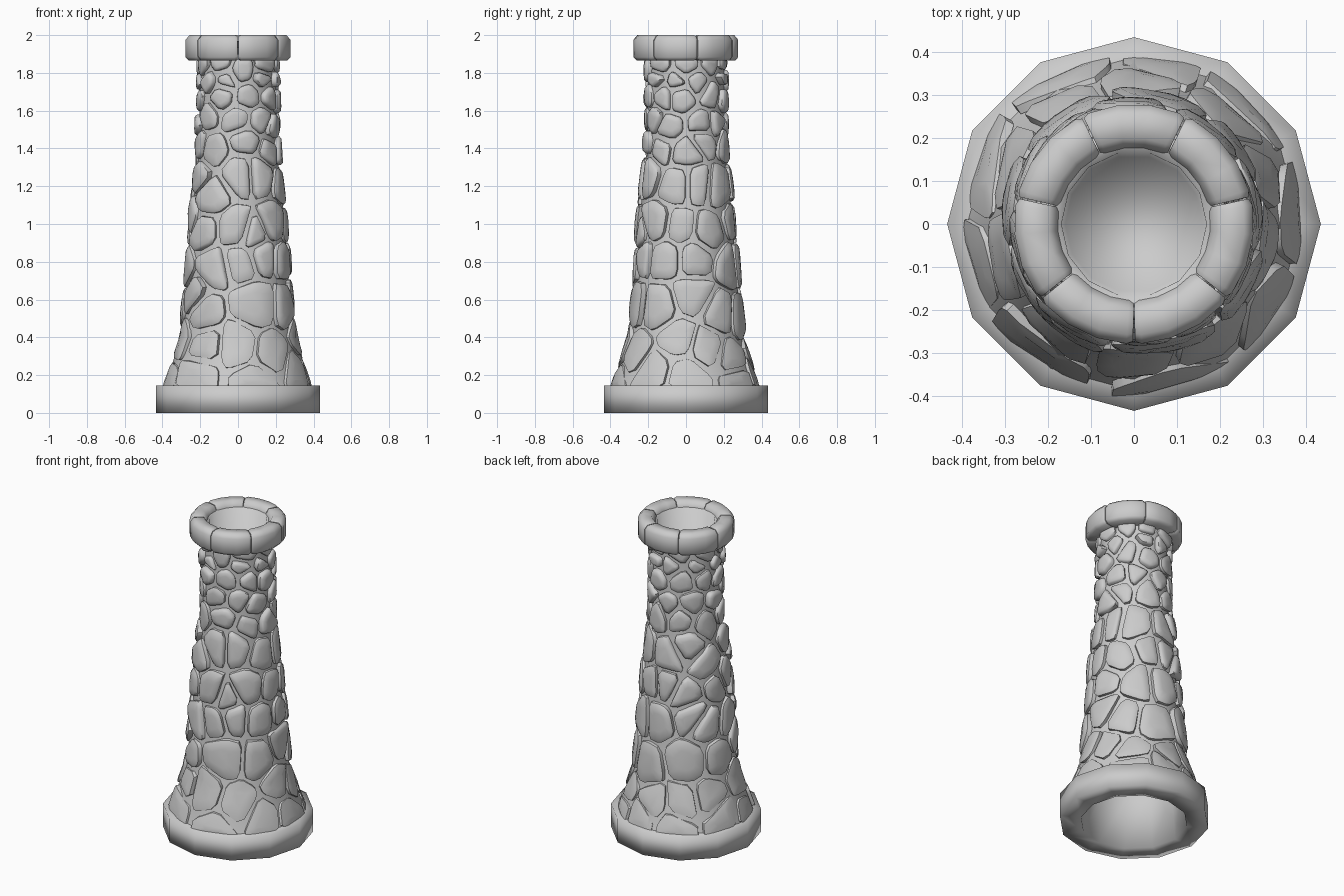
import bpy, bmesh, random
from math import sin, cos, pi, tau, radians, hypot
from mathutils import Vector

random.seed(11)
cube = bpy.data.objects.get("Cube")
if cube:
    bpy.data.objects.remove(cube, do_unlink=True)

stone = bpy.data.materials.new("grey stone")
stone.use_nodes = True
stone.diffuse_color = (0.6, 0.6, 0.6, 1)
stone.node_tree.nodes["Principled BSDF"].inputs["Base Color"].default_value = (0.6, 0.6, 0.6, 1)


def polar(r, a, z):
    return Vector((r * cos(a), r * sin(a), z))


def finish(name, bm, angle, recalc=True):
    """Turn the bmesh into a smooth-shaded object."""
    if recalc:
        bmesh.ops.recalc_face_normals(bm, faces=bm.faces)
    me = bpy.data.meshes.new(name)
    bm.to_mesh(me)
    bm.free()
    me.materials.append(stone)
    ob = bpy.data.objects.new(name, me)
    bpy.context.collection.objects.link(ob)
    bpy.ops.object.select_all(action='DESELECT')
    ob.select_set(True)
    bpy.context.view_layer.objects.active = ob
    bpy.ops.object.shade_smooth_by_angle(angle=radians(angle))


def bridge(bm, a, b):
    n = len(a)
    for i in range(n):
        bm.faces.new((a[i], a[(i + 1) % n], b[(i + 1) % n], b[i]))


def lathe(name, profile, sides, closed=False):
    """Revolve (radius, z) points; the outside runs upwards."""
    bm = bmesh.new()
    rings = [[bm.verts.new(polar(r, tau * i / sides, z)) for i in range(sides)]
             for r, z in profile]
    for a, b in zip(rings, rings[1:]):
        bridge(bm, a, b)
    if closed:
        bm.faces.new(rings[-1])
    finish(name, bm, 180, False)


# Base ring with its hollow underside
lathe("base_ring", [(0.24, 0.65), (0.285, 0.3), (0.31, 0), (0.435, 0), (0.435, 0.145), (0.36, 0.145)], 12)

# Tapering shaft and the hollow at its top
SHAFT = [(0.39, 0.14), (0.3, 0.4), (0.264, 0.75), (0.244, 1.05), (0.205, 1.38), (0.2, 1.9)]
lathe("mortar_shaft", SHAFT, 12)
lathe("flue", [(0.21, 1.968), (0.169, 1.968), (0.16, 1.6)], 14, True)


def shaft_radius(z):
    for (r0, z0), (r1, z1) in zip(SHAFT, SHAFT[1:]):
        if z <= z1:
            return r0 + (r1 - r0) * (z - z0) / (z1 - z0)
    return SHAFT[-1][0]


# Irregular stones: cells around jittered seeds, unwrapped on the shaft
def clip(poly, nx, nz, d):
    """Keep the part of a polygon on the inner side of a line."""
    out = []
    for i, p in enumerate(poly):
        q = poly[(i + 1) % len(poly)]
        dp = p[0] * nx + p[1] * nz - d
        dq = q[0] * nx + q[1] * nz - d
        if dp <= 0:
            out.append(p)
        if dp * dq < 0:
            t = dp / (dp - dq)
            out.append((p[0] + (q[0] - p[0]) * t, p[1] + (q[1] - p[1]) * t))
    return out


def soften(poly):
    """Cut every corner, then drop points that crowd together."""
    out = []
    for i, p in enumerate(poly):
        q = poly[(i + 1) % len(poly)]
        for t in (0.18, 0.82):
            c = (p[0] + (q[0] - p[0]) * t, p[1] + (q[1] - p[1]) * t)
            if not out or hypot(c[0] - out[-1][0], c[1] - out[-1][1]) > 0.014:
                out.append(c)
    return out


ROWS = [(0.18, 9), (0.34, 10), (0.57, 9), (0.82, 10), (0.98, 11),
        (1.2, 10), (1.42, 9), (1.54, 9), (1.66, 9), (1.75, 9), (1.83, 9)]
seeds = []
for k, (z, count) in enumerate(ROWS):
    low = z - ROWS[k - 1][0] if k else 0.1
    high = ROWS[k + 1][0] - z if k + 1 < len(ROWS) else 0.06
    wobble = 0.38 * min(low, high)
    for i in range(count):
        a = tau * (i + 0.5 * (k % 2) + random.uniform(-0.28, 0.28)) / count
        seeds.append((a, z + random.uniform(-wobble, wobble)))

bm = bmesh.new()
for a, z in seeds:
    r = shaft_radius(z)
    cell = [(-0.15, -0.2), (0.15, -0.2), (0.15, 0.2), (-0.15, 0.2)]
    cell = clip(clip(cell, 0, 1, 1.875 - z), 0, -1, z - 0.13)
    for b, y in seeds:
        dx, dz = ((b - a + pi) % tau - pi) * r, y - z
        length = hypot(dx, dz)
        if 0 < length < 0.6:
            gap = random.uniform(0.006, 0.016)
            cell = clip(cell, dx / length, dz / length, length / 2 - gap)
    if len(cell) < 3:
        continue
    cell = soften(cell)
    cx = sum(p[0] for p in cell) / len(cell)
    cz = sum(p[1] for p in cell) / len(cell)
    # stones sit almost flush at the foot and stand out higher up
    lift = random.uniform(0.014, 0.026) * min(1, max(0.1, (z - 0.14) / 0.45))
    tilt = random.uniform(-0.08, 0.08)
    rings = []
    for scale, rise in ((1.0, -0.02), (0.97, lift * 0.55), (0.8, lift), (0.45, lift + 0.003)):
        ring = []
        for x, dz in cell:
            px, pz = cx + (x - cx) * scale, z + cz + (dz - cz) * scale
            # faces are flatter than the round shaft
            flat = 0.3 * (px - cx) ** 2 / (2 * r)
            radius = shaft_radius(pz) + rise + tilt * (px - cx) + flat
            ring.append(bm.verts.new(polar(radius, a + px / r, pz)))
        rings.append(ring)
    for lower, upper in zip(rings, rings[1:]):
        bridge(bm, lower, upper)
    bm.faces.new(rings[-1])
finish("wall_stones", bm, 48)

# Seven rounded blocks crowning the shaft
BLOCKS = 7
SECTION = [(0.19, 1.865), (0.262, 1.865), (0.279, 1.883), (0.279, 1.975),
           (0.258, 2.0), (0.2, 2.0), (0.176, 1.965)]
STATIONS = [(0.008, 0.9), (0.07, 1), (0.35, 1), (0.65, 1), (0.93, 1), (0.992, 0.9)]
bm = bmesh.new()
for i in range(BLOCKS):
    rings = []
    for t, scale in STATIONS:
        a = -pi / 2 + tau * (i + t) / BLOCKS
        rings.append([bm.verts.new(polar(0.222 + (r - 0.222) * scale, a, 1.935 + (z - 1.935) * scale))
                      for r, z in SECTION])
    for p, q in zip(rings, rings[1:]):
        bridge(bm, p, q)
    bm.faces.new(rings[0])
    bm.faces.new(rings[-1])
finish("crown_blocks", bm, 60)
